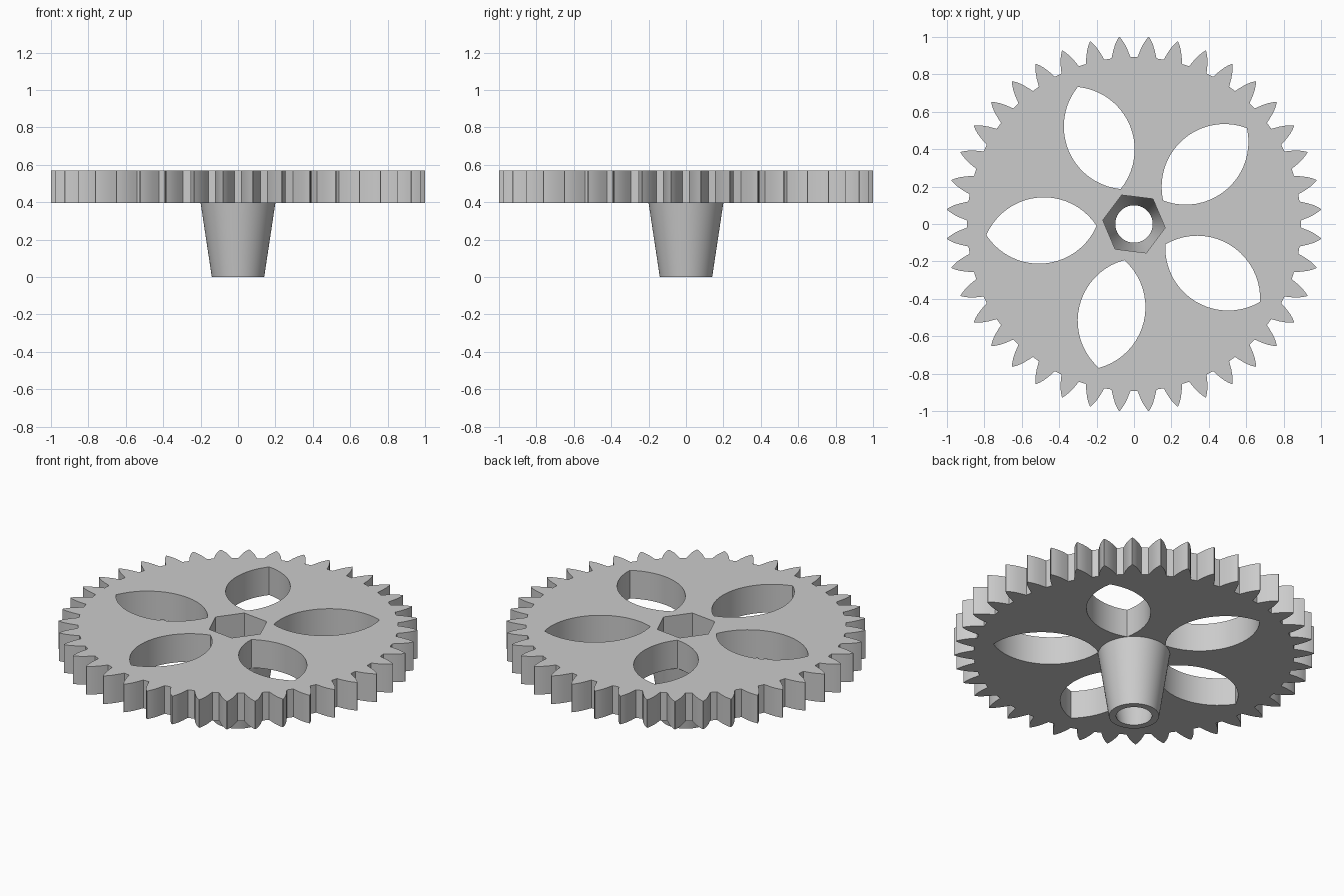
import bpy
import bmesh
from math import sin, cos, atan2, radians, hypot, tau
from mathutils import Vector

cube = bpy.data.objects.get("Cube")
if cube:
    bpy.data.objects.remove(cube)

PLATE_BOTTOM, PLATE_TOP = 0.397, 0.57
TEETH, SPOKES = 40, 5

grey = bpy.data.materials.new("light grey")
grey.use_nodes = True
colour = (0.6, 0.6, 0.6, 1)
grey.diffuse_color = colour
grey.node_tree.nodes["Principled BSDF"].inputs["Base Color"].default_value = colour


def polar(radius, degrees):
    return Vector((radius * cos(radians(degrees)), radius * sin(radians(degrees))))


def toothed_outline():
    """Pointed teeth with curved flanks and a narrow flat root between them."""
    flank = [(3.25, 0.893), (2.85, 0.91), (2.3, 0.935), (1.5, 0.965), (0.75, 0.987), (0.1, 1.003)]
    tooth = [(-a, r) for a, r in flank] + [(a, r) for a, r in reversed(flank)]
    pitch = 360 / TEETH
    return [polar(r, (k + 0.5) * pitch + a) for k in range(TEETH) for a, r in tooth]


def lens_outline(inner, outer, bulge, steps=20):
    """Two equal circular arcs meeting in points at inner and outer."""
    points = []
    for a, b in ((inner, outer), (outer, inner)):
        chord = b - a
        half = chord.length / 2
        radius = (half ** 2 + bulge ** 2) / (2 * bulge)
        side = Vector((chord.y, -chord.x)).normalized()
        centre = (a + b) / 2 - side * (radius - bulge)
        sweep = atan2(half, radius - bulge)
        along = chord.normalized()
        for i in range(steps):
            t = sweep * (2 * i / steps - 1)
            points.append(centre + along * radius * sin(t) + side * radius * cos(t))
    return points


def finish(obj, angle=30):
    obj.data.materials.clear()
    obj.data.materials.append(grey)
    bpy.ops.object.select_all(action="DESELECT")
    obj.select_set(True)
    bpy.context.view_layer.objects.active = obj
    bpy.ops.object.shade_smooth_by_angle(angle=radians(angle))


# Gear plate: toothed outline with lens windows and a hexagonal socket
outlines = [toothed_outline(), [polar(0.168, 60 * i - 7) for i in range(6)]]
for k in range(SPOKES):
    turn = 360 / SPOKES * k
    outlines.append(lens_outline(polar(0.2, 182.9 + turn), polar(0.792, 184.3 + turn), 0.177))

curve = bpy.data.curves.new("gear_plate", "CURVE")
curve.dimensions = "2D"
curve.fill_mode = "BOTH"
curve.extrude = (PLATE_TOP - PLATE_BOTTOM) / 2
for outline in outlines:
    spline = curve.splines.new("POLY")
    spline.points.add(len(outline) - 1)
    for point, co in zip(spline.points, outline):
        point.co = (co.x, co.y, 0, 1)
    spline.use_cyclic_u = True
plate = bpy.data.objects.new("gear_plate", curve)
plate.location.z = (PLATE_TOP + PLATE_BOTTOM) / 2
bpy.context.collection.objects.link(plate)
bpy.ops.object.select_all(action="DESELECT")
plate.select_set(True)
bpy.context.view_layer.objects.active = plate
bpy.ops.object.convert(target="MESH")
plate = bpy.context.view_layer.objects.active

# Weld the caps to the walls
bm = bmesh.new()
bm.from_mesh(plate.data)
bmesh.ops.remove_doubles(bm, verts=bm.verts, dist=0.0001)
bmesh.ops.recalc_face_normals(bm, faces=bm.faces)
bm.to_mesh(plate.data)
bm.free()
finish(plate)

# Tapered hollow hub below the plate
bm = bmesh.new()
profile = [(0.2, PLATE_BOTTOM), (0.14, 0), (0.1, 0), (0.168, PLATE_BOTTOM)]
verts = [bm.verts.new((r, 0, z)) for r, z in profile]
edges = [bm.edges.new(pair) for pair in zip(verts, verts[1:])]
bmesh.ops.spin(bm, geom=verts + edges, cent=(0, 0, 0), axis=(0, 0, 1), angle=tau, steps=64)
bmesh.ops.remove_doubles(bm, verts=bm.verts, dist=0.0001)
bmesh.ops.recalc_face_normals(bm, faces=bm.faces)
# The lowest ring must face down
bottom = min(bm.faces, key=lambda f: f.calc_center_median().z)
if bottom.normal.z > 0:
    bmesh.ops.reverse_faces(bm, faces=bm.faces)
mesh = bpy.data.meshes.new("hub")
bm.to_mesh(mesh)
bm.free()
hub = bpy.data.objects.new("hub", mesh)
bpy.context.collection.objects.link(hub)
finish(hub)
